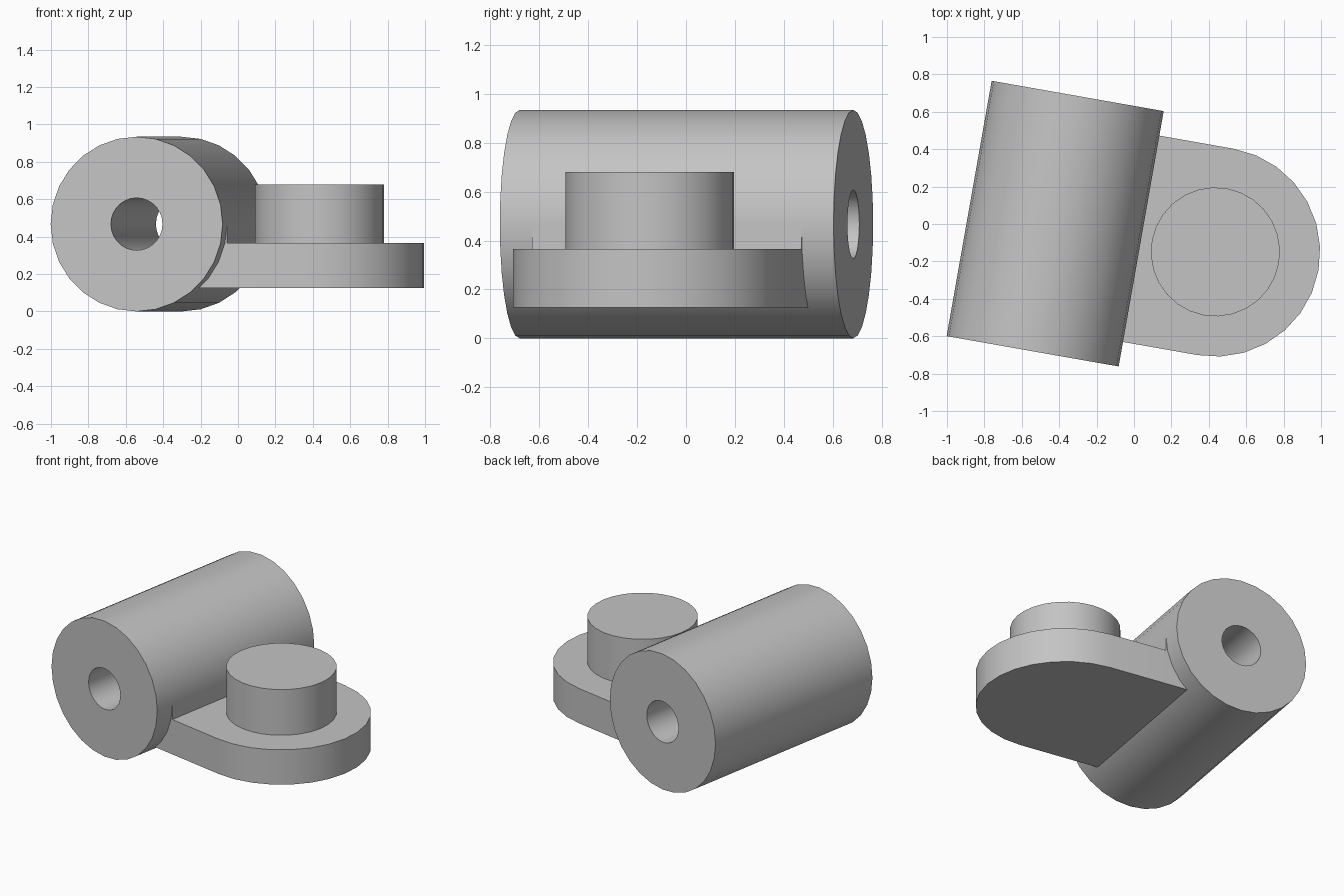
import bpy, bmesh
from math import cos, sin, pi, radians
from mathutils import Matrix

if "Cube" in bpy.data.objects:
    bpy.data.objects.remove(bpy.data.objects["Cube"])

SEGMENTS = 28
RADIUS, BORE, LENGTH = 0.467, 0.14, 1.386
PLATE_LOW, PLATE_TOP, PIN_TOP = 0.125, 0.365, 0.68
PIN_X, PIN_RADIUS, PLATE_RADIUS = 0.87, 0.345, 0.56

# Whole model is turned about the vertical axis
FRAME = Matrix.Translation((-0.4215, 0.002, 0)) @ Matrix.Rotation(radians(-10), 4, "Z")

grey = bpy.data.materials.new("plain grey")
grey.use_nodes = True
colour = (0.55, 0.55, 0.55, 1)
grey.diffuse_color = colour
grey.node_tree.nodes["Principled BSDF"].inputs["Base Color"].default_value = colour


def finish(name, bm, matrix):
    bmesh.ops.recalc_face_normals(bm, faces=bm.faces)
    bm.transform(matrix)
    mesh = bpy.data.meshes.new(name)
    bm.to_mesh(mesh)
    bm.free()
    mesh.materials.append(grey)
    obj = bpy.data.objects.new(name, mesh)
    bpy.context.collection.objects.link(obj)
    bpy.ops.object.select_all(action="DESELECT")
    obj.select_set(True)
    bpy.context.view_layer.objects.active = obj
    bpy.ops.object.shade_smooth_by_angle(angle=radians(30))
    return obj


def arc(radius, start, end, steps, x=0):
    angles = [start + (end - start) * i / steps for i in range(steps + 1)]
    return [(x + radius * cos(a), radius * sin(a)) for a in angles]


def prism(name, outline, low, high):
    bm = bmesh.new()
    base = bm.faces.new([bm.verts.new((x, y, low)) for x, y in outline])
    top = bmesh.ops.extrude_face_region(bm, geom=[base], use_keep_orig=True)["geom"]
    moved = [v for v in top if isinstance(v, bmesh.types.BMVert)]
    bmesh.ops.translate(bm, verts=moved, vec=(0, 0, high - low))
    return finish(name, bm, FRAME)


def tube(name, outer, inner, length, height):
    bm = bmesh.new()
    corners = [(outer, -1), (outer, 1), (inner, 1), (inner, -1)]
    rings = []
    for radius, side in corners:
        points = arc(radius, 0, 2 * pi, SEGMENTS)[:-1]
        rings.append([bm.verts.new((x, side * length / 2, z + height)) for x, z in points])
    for k in range(4):
        a, b = rings[k], rings[(k + 1) % 4]
        for i in range(SEGMENTS):
            j = (i + 1) % SEGMENTS
            bm.faces.new((a[i], a[j], b[j], b[i]))
    return finish(name, bm, FRAME)


# Horizontal barrel with a through bore
tube("barrel", RADIUS, BORE, LENGTH, RADIUS)

# Rounded plate running into the side of the barrel
root = 0.3
plate = arc(PLATE_RADIUS, -pi / 2, pi / 2, SEGMENTS // 2, PIN_X)
plate += [(root, PLATE_RADIUS), (root, -PLATE_RADIUS)]
prism("plate", plate, PLATE_LOW, PLATE_TOP)

# Thin upright web filling the gap between plate and barrel
web = [(x, y * PLATE_RADIUS) for x, y in ((root, -1), (RADIUS, -1), (RADIUS, 1), (root, 1))]
prism("web", web, PLATE_TOP, RADIUS)

# Upright round pin
prism("pin", arc(PIN_RADIUS, 0, 2 * pi, SEGMENTS, PIN_X)[:-1], PLATE_TOP, PIN_TOP)
